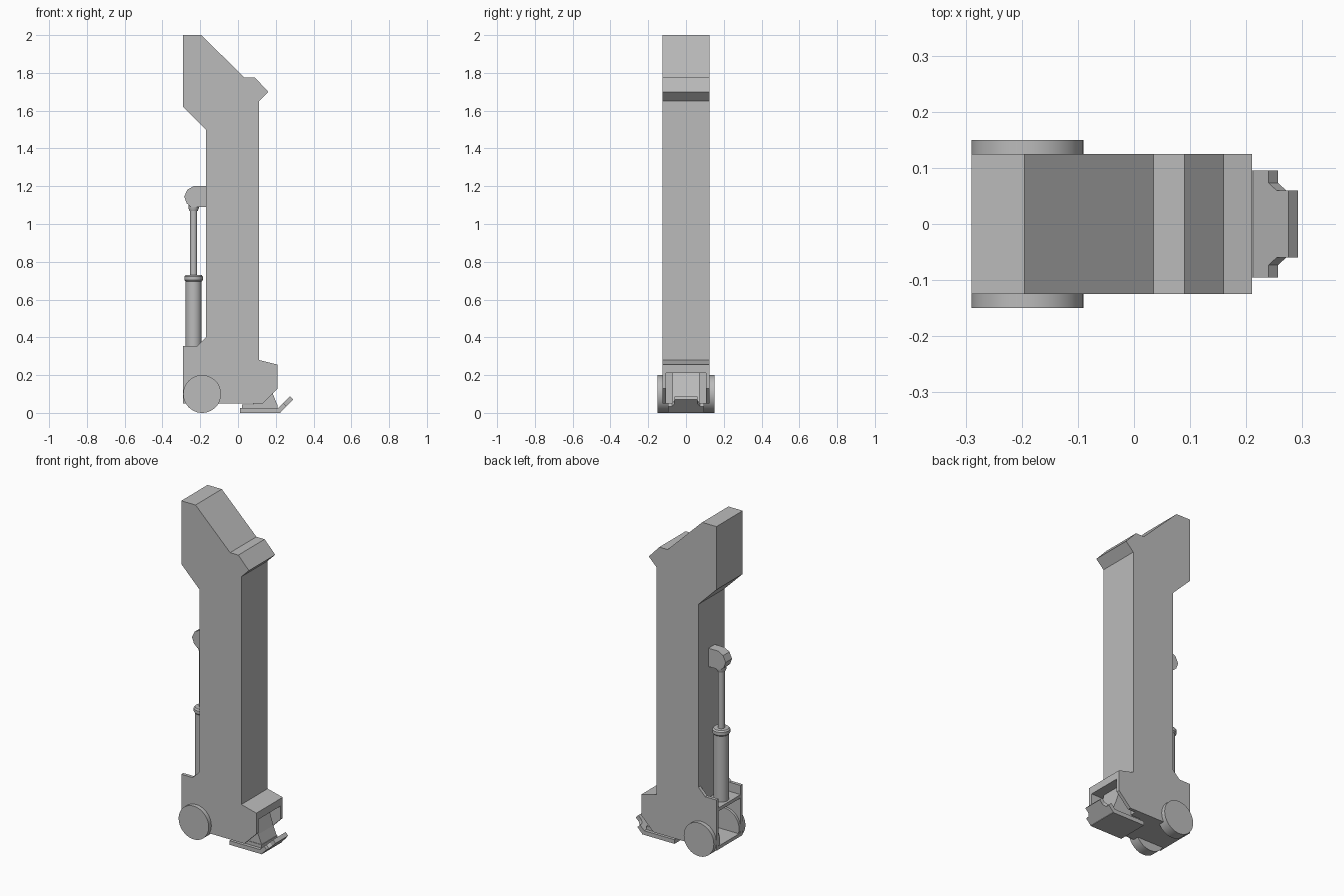
import bpy
import bmesh
from math import radians
from mathutils import Vector

cube = bpy.data.objects.get("Cube")
if cube:
    bpy.data.objects.remove(cube, do_unlink=True)

grey = bpy.data.materials.new("plain grey")
grey.use_nodes = True
GREY = (0.5, 0.5, 0.5, 1)
grey.diffuse_color = GREY
grey.node_tree.nodes["Principled BSDF"].inputs["Base Color"].default_value = GREY


def finish(name, bm, smooth=False):
    """Turn a bmesh into a named object."""
    bmesh.ops.recalc_face_normals(bm, faces=bm.faces[:])
    mesh = bpy.data.meshes.new(name)
    bm.to_mesh(mesh)
    bm.free()
    mesh.materials.append(grey)
    obj = bpy.data.objects.new(name, mesh)
    bpy.context.collection.objects.link(obj)
    if smooth:
        bpy.ops.object.select_all(action='DESELECT')
        obj.select_set(True)
        bpy.context.view_layer.objects.active = obj
        bpy.ops.object.shade_smooth_by_angle(angle=radians(35))
    return obj


def prism(name, points, offset):
    """Extrude a closed outline of 3D points along an offset."""
    bm = bmesh.new()
    face = bm.faces.new([bm.verts.new(p) for p in points])
    result = bmesh.ops.extrude_face_region(bm, geom=[face])
    verts = [v for v in result["geom"] if isinstance(v, bmesh.types.BMVert)]
    bmesh.ops.translate(bm, verts=verts, vec=offset)
    return finish(name, bm)


def side_profile(name, profile, y0, y1):
    return prism(name, [(x, y0, z) for x, z in profile], (0, y1 - y0, 0))


def slab(name, x0, x1, z0, z1, half):
    return side_profile(name, [(x0, z0), (x1, z0), (x1, z1), (x0, z1)], -half, half)


def lathe(name, profile, centre, axis='Z', sides=32):
    """Spin (radius, height) pairs into a capped round solid."""
    bm = bmesh.new()
    pts = [(0, profile[0][1])] + profile + [(0, profile[-1][1])]
    verts = [bm.verts.new((r, 0, h)) for r, h in pts]
    edges = [bm.edges.new(pair) for pair in zip(verts, verts[1:])]
    bmesh.ops.spin(bm, geom=verts + edges, cent=(0, 0, 0), axis=(0, 0, 1),
                   angle=radians(360), steps=sides)
    bmesh.ops.remove_doubles(bm, verts=bm.verts[:], dist=0.0001)
    for v in bm.verts:
        if axis == 'Y':
            v.co = Vector((v.co.x, v.co.z, v.co.y))
        v.co += Vector(centre)
    return finish(name, bm, True)


W = 0.125      # half width of the body
INNER = 0.105  # half width between the base plates

# Column with its slanted head, solid down to the base
side_profile("column", [(-0.29, 2), (-0.195, 2), (0.035, 1.775), (0.09, 1.775),
                        (0.16, 1.70), (0.11, 1.65), (0.11, 0.27), (-0.17, 0.27),
                        (-0.17, 1.50), (-0.29, 1.62)], -W, W)

# Base: two side plates, joined by decks and a core
plate = [(-0.29, 0.05), (0.13, 0.05), (0.21, 0.13), (0.21, 0.255), (0.11, 0.28),
         (0.11, 0.4), (-0.17, 0.4), (-0.215, 0.355), (-0.29, 0.355)]
for side, sign in (("left", 1), ("right", -1)):
    side_profile(f"base_plate_{side}", plate, sign * INNER, sign * W)
slab("base_core", -0.08, 0.08, 0.05, 0.28, INNER)
slab("base_tray", -0.29, -0.08, 0.28, 0.30, INNER)
slab("base_floor", -0.29, -0.08, 0.05, 0.07, INNER)
side_profile("base_hood", [(0.08, 0.21), (0.21, 0.21), (0.21, 0.255), (0.11, 0.28),
                           (0.08, 0.28)], -INNER, INNER)

# Wheels
for side, sign in (("left", 1), ("right", -1)):
    ends = sorted((sign * 0.09, sign * 0.15))
    lathe(f"wheel_{side}", [(0.1, h) for h in ends], (-0.19, 0, 0.1), 'Y', 48)

# Piston and its upper bracket
PX = -0.235
lathe("piston_barrel", [(0.042, 0.30), (0.042, 0.70)], (PX, 0, 0))
lathe("piston_collar", [(0.042, 0.695), (0.049, 0.703), (0.049, 0.722), (0.042, 0.73)],
      (PX, 0, 0))
lathe("piston_rod", [(0.019, 0.72), (0.019, 1.10)], (PX, 0, 0))
lathe("piston_rod_end", [(0.022, 1.07), (0.028, 1.085), (0.028, 1.10)], (PX, 0, 0))
side_profile("piston_bracket", [(-0.165, 1.20), (-0.235, 1.20), (-0.268, 1.182),
                                (-0.285, 1.145), (-0.272, 1.11), (-0.25, 1.09),
                                (-0.165, 1.09)], -0.03, 0.03)

# Foot: sole, upper pad, ankle and turned-up toe
slab("foot_sole", 0.01, 0.225, 0, 0.025, 0.095)
slab("foot_pad", 0.02, 0.21, 0.025, 0.045, 0.075)
side_profile("ankle", [(0.08, 0.045), (0.207, 0.045), (0.185, 0.10), (0.15, 0.21),
                       (0.08, 0.21)], -0.072, 0.072)
half_toe = [(0, 0.095), (0.05, 0.095), (0.05, 0.073), (0.07, 0.06), (0.1, 0.06)]
outline = half_toe + [(s, -y) for s, y in reversed(half_toe)]
prism("toe", [(0.205 + 0.7 * s, y, 0.018 + 0.7 * s) for s, y in outline],
      (0.017, 0, -0.018))
